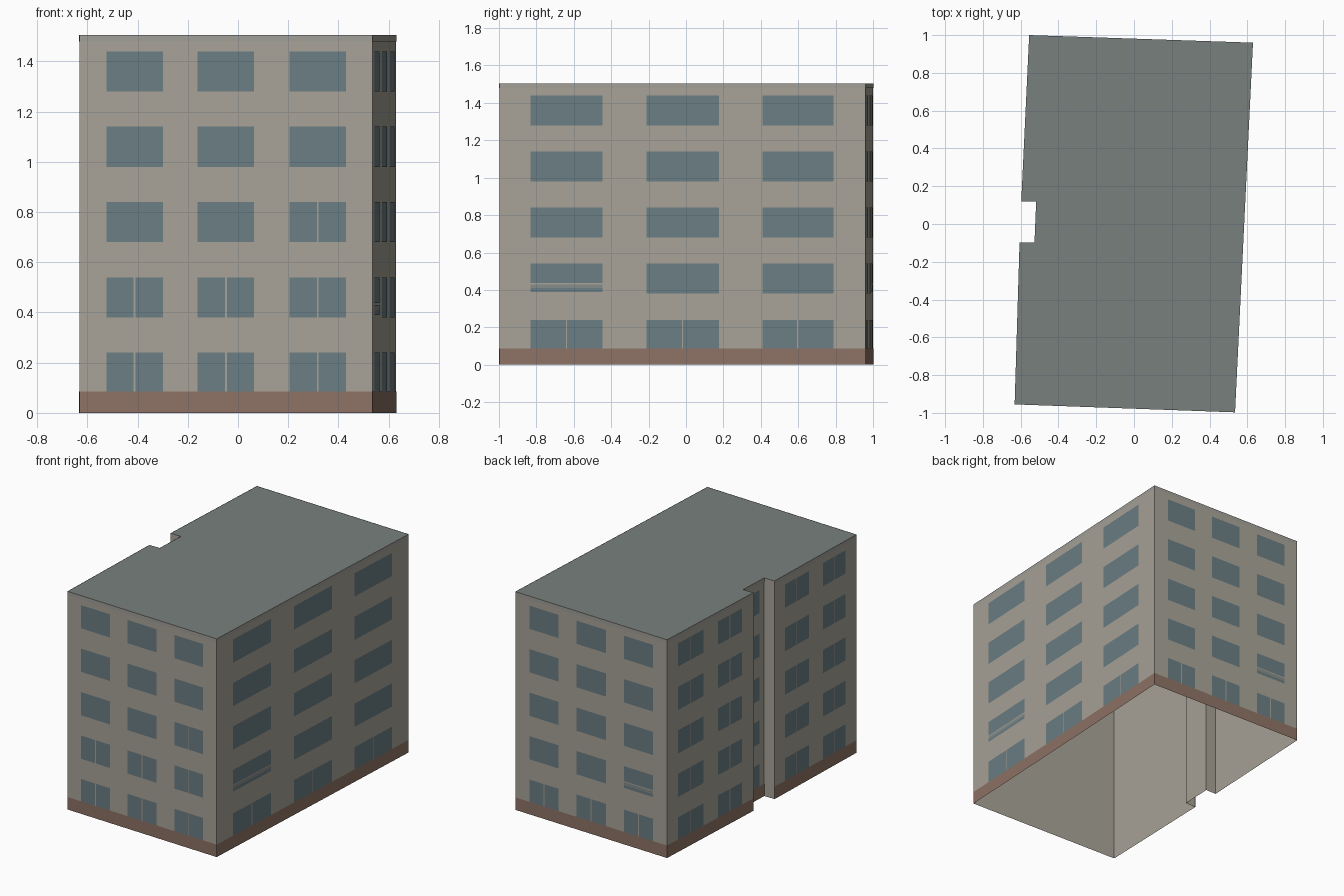
import bpy
from mathutils import Vector

if "Cube" in bpy.data.objects:
    bpy.data.objects.remove(bpy.data.objects["Cube"])

H = 1.505
OFF = 0.0015  # facade details sit just outside the shell


def material(name, rgb):
    lin = [((c / 255 + 0.055) / 1.055) ** 2.4 for c in rgb]
    m = bpy.data.materials.new(name)
    m.diffuse_color = (*lin, 1)
    m.use_nodes = True
    m.node_tree.nodes["Principled BSDF"].inputs["Base Color"].default_value = m.diffuse_color
    return m


PLASTER = material("plaster", (168, 163, 152))
CORNICE = material("cornice", (162, 159, 152))
GLASS = material("glass", (106, 126, 132))
BLIND = material("blind", (132, 140, 138))
BRICK = material("brick", (142, 115, 101))
ROOF = material("roof", (120, 128, 125))


def mesh_object(name, verts, faces, mat):
    me = bpy.data.meshes.new(name)
    me.from_pydata(verts, [], faces)
    me.materials.append(mat)
    ob = bpy.data.objects.new(name, me)
    bpy.context.collection.objects.link(ob)
    return ob


def panels(name, a, b, rects, mat):
    """Flat rectangles (u0, u1, z0, z1) on the wall running from a to b."""
    a, b = Vector((*a, 0)), Vector((*b, 0))
    d = b - a
    out = Vector((d.y, -d.x, 0)).normalized() * OFF
    verts, faces = [], []
    for u0, u1, z0, z1 in rects:
        n = len(verts)
        for u, z in ((u0, z0), (u1, z0), (u1, z1), (u0, z1)):
            verts.append(a + d * u + out + Vector((0, 0, z)))
        faces.append((n, n + 1, n + 2, n + 3))
    if faces:
        mesh_object(name, verts, faces, mat)


# Footprint, counter-clockwise from front left, with the notch in the left side
plan = [(-0.632, -0.955), (0.535, -0.997), (0.63, 0.96), (-0.555, 1.0),
        (-0.597, 0.118), (-0.518, 0.118), (-0.527, -0.099), (-0.606, -0.099)]
n = len(plan)

# Wall shell, open underneath
verts = [(x, y, z) for z in (0, H) for x, y in plan]
mesh_object("walls", verts,
            [(i, (i + 1) % n, (i + 1) % n + n, i + n) for i in range(n)], PLASTER)

# Flat roof
mesh_object("roof", [(x, y, H) for x, y in plan], [tuple(range(n))], ROOF)

# Facades: wall index, window spans along the wall, split panes, blind window
three = [(0.084, 0.282), (0.401, 0.599), (0.718, 0.912)]
wide = [(0.092, 0.285), (0.404, 0.597), (0.717, 0.910)]
two = [(0.125, 0.418), (0.588, 0.868)]
ground = {(0, c) for c in range(3)}
every = {(r, c) for r in range(5) for c in range(3)}
facades = [
    ("front", 0, wide, ground | {(1, 0), (1, 1), (1, 2), (2, 2)}, None),
    ("right", 1, three, ground, (1, 0)),
    ("back", 2, wide, ground, (1, 2)),
    ("left_rear", 3, two, every, None),
    ("notch", 5, [(0.22, 0.78)], every, None),
    ("left_front", 7, two, every, None),
]

for name, i, spans, split, blind in facades:
    a, b = plan[i], plan[(i + 1) % n]
    length = (Vector(b) - Vector(a)).length
    gap = 0.0035 / length
    glass, shade = [], []
    for r in range(5):
        z0, z1 = 0.38 + 0.3 * (r - 1), 0.54 + 0.3 * (r - 1)
        z0 = max(z0, 0.086)
        for c, (u0, u1) in enumerate(spans):
            if (r, c) == blind:
                glass.append((u0, u1, 0.437, z1))
                shade.append((u0, u1, 0.41, 0.43))
                glass.append((u0, u1, 0.39, 0.41))
            elif (r, c) in split:
                mid = (u0 + u1) / 2
                glass += [(u0, mid - gap, z0, z1), (mid + gap, u1, z0, z1)]
            else:
                glass.append((u0, u1, z0, z1))
    panels(name + "_windows", a, b, glass, GLASS)
    panels(name + "_blind", a, b, shade, BLIND)
    panels(name + "_plinth", a, b, [(0, 1, 0, 0.086)], BRICK)
    panels(name + "_cornice", a, b, [(0, 1, 1.48, H)], CORNICE)
